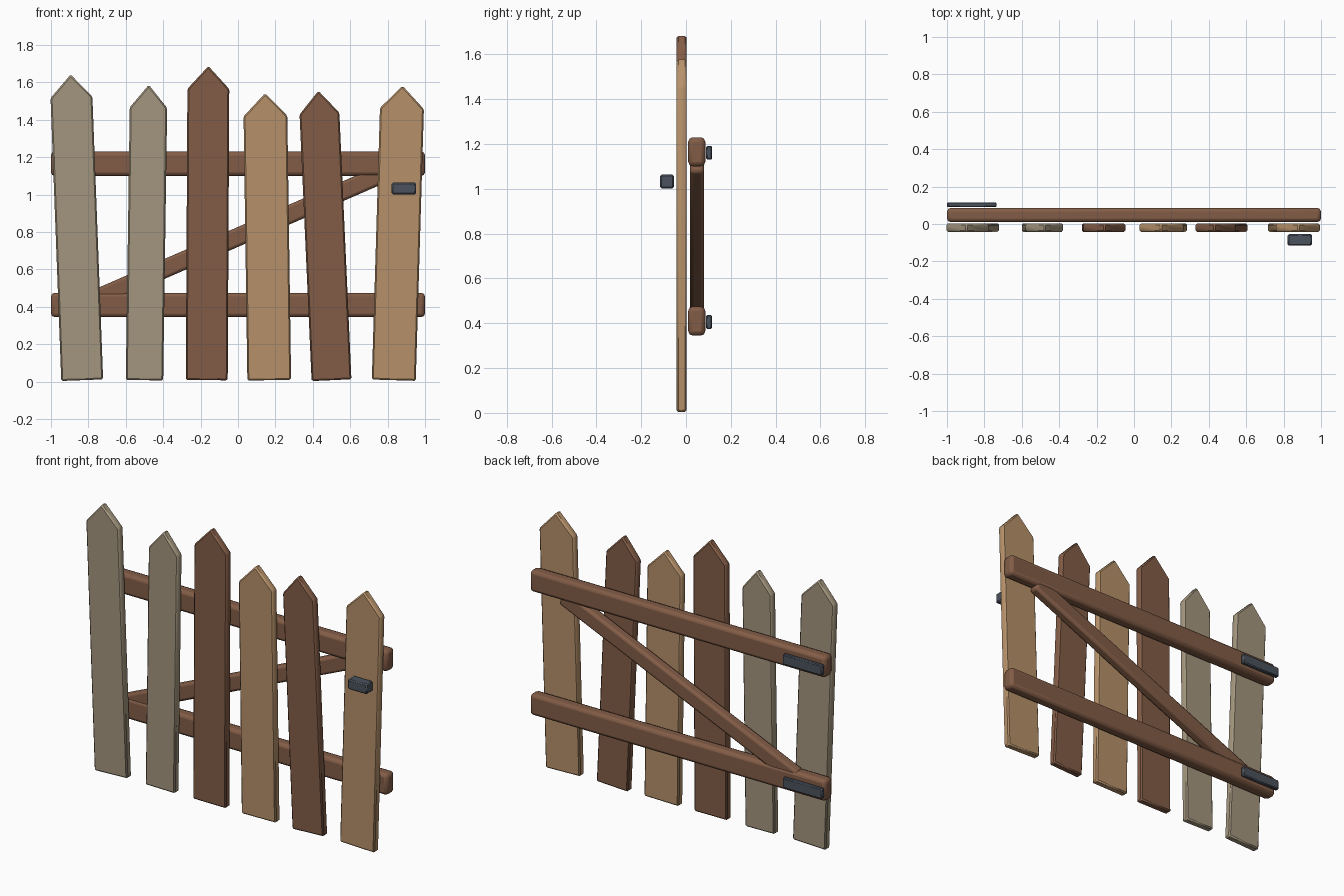
import bpy, bmesh, math
from mathutils import Matrix, Vector

cube = bpy.data.objects.get("Cube")
if cube:
    bpy.data.objects.remove(cube, do_unlink=True)


def material(name, rgb):
    mat = bpy.data.materials.new(name)
    mat.use_nodes = True
    mat.diffuse_color = (*rgb, 1)
    mat.node_tree.nodes["Principled BSDF"].inputs["Base Color"].default_value = (*rgb, 1)
    return mat


brown = material("brown wood", (0.225, 0.108, 0.062))
tan = material("tan wood", (0.47, 0.285, 0.145))
grey = material("weathered wood", (0.37, 0.305, 0.21))
iron = material("dark iron", (0.07, 0.085, 0.11))


def finish(bm, name, mat, bevel, segments):
    bmesh.ops.recalc_face_normals(bm, faces=bm.faces)
    mesh = bpy.data.meshes.new(name)
    bm.to_mesh(mesh)
    bm.free()
    mesh.materials.append(mat)
    obj = bpy.data.objects.new(name, mesh)
    bpy.context.collection.objects.link(obj)
    mod = obj.modifiers.new("worn edges", "BEVEL")
    mod.width = bevel
    mod.segments = segments
    bpy.ops.object.select_all(action="DESELECT")
    obj.select_set(True)
    bpy.context.view_layer.objects.active = obj
    bpy.ops.object.shade_smooth_by_angle(angle=math.radians(50))
    return obj


def box(name, mat, centre, size, bevel, segments=1, tilt=0):
    bm = bmesh.new()
    bmesh.ops.create_cube(bm, size=1)
    bmesh.ops.transform(bm, verts=bm.verts, matrix=(
        Matrix.Translation(centre) @ Matrix.Rotation(tilt, 4, "Y")
        @ Matrix.Diagonal((*size, 1))))
    return finish(bm, name, mat, bevel, segments)


# A pointed board leaning from its base centre towards its tip
def picket(name, mat, base_x, tip_x, width, tip_z):
    base = Vector((base_x, -0.042, 0.008))
    lean = math.atan2(tip_x - base_x, tip_z - base.z)
    length = math.hypot(tip_x - base_x, tip_z - base.z)
    half, shoulder = width / 2, length - 0.122
    outline = [(-half, 0), (half, 0), (half, shoulder), (0, length), (-half, shoulder)]
    bm = bmesh.new()
    face = bm.faces.new([bm.verts.new((x, 0, z)) for x, z in outline])
    back = bmesh.ops.extrude_face_region(bm, geom=[face])["geom"]
    bmesh.ops.translate(bm, vec=(0, 0.045, 0),
                        verts=[v for v in back if isinstance(v, bmesh.types.BMVert)])
    bmesh.ops.transform(bm, verts=bm.verts,
                        matrix=Matrix.Translation(base) @ Matrix.Rotation(lean, 4, "Y"))
    finish(bm, name, mat, 0.008, 1)


# Pickets, from the model's right to its left
boards = [
    (grey, -0.833, -0.895, 0.224, 1.642),
    (grey, -0.500, -0.477, 0.200, 1.587),
    (brown, -0.167, -0.158, 0.224, 1.687),
    (tan, 0.167, 0.145, 0.234, 1.542),
    (brown, 0.500, 0.430, 0.213, 1.555),
    (tan, 0.833, 0.880, 0.235, 1.582),
]
for i, board in enumerate(boards, 1):
    picket(f"picket_{i}", *board)

# Rails with a strap hinge on the back of each
for place, z in (("lower", 0.41), ("upper", 1.165)):
    box(f"{place}_rail", brown, (0, 0.048, z), (2.0, 0.076, 0.13), 0.02, 2)
    box(f"{place}_hinge", iron, (-0.867, 0.103, z - 0.004), (0.266, 0.026, 0.062), 0.005)

# Diagonal brace between the rails
start, end = Vector((-0.79, 0.049, 0.43)), Vector((0.79, 0.049, 1.118))
run = end - start
box("diagonal_brace", brown, (start + end) / 2, (run.length, 0.064, 0.098),
    0.016, 2, -math.atan2(run.z, run.x))

# Latch on the front
box("latch", iron, (0.887, -0.085, 1.033), (0.13, 0.062, 0.062), 0.007)
